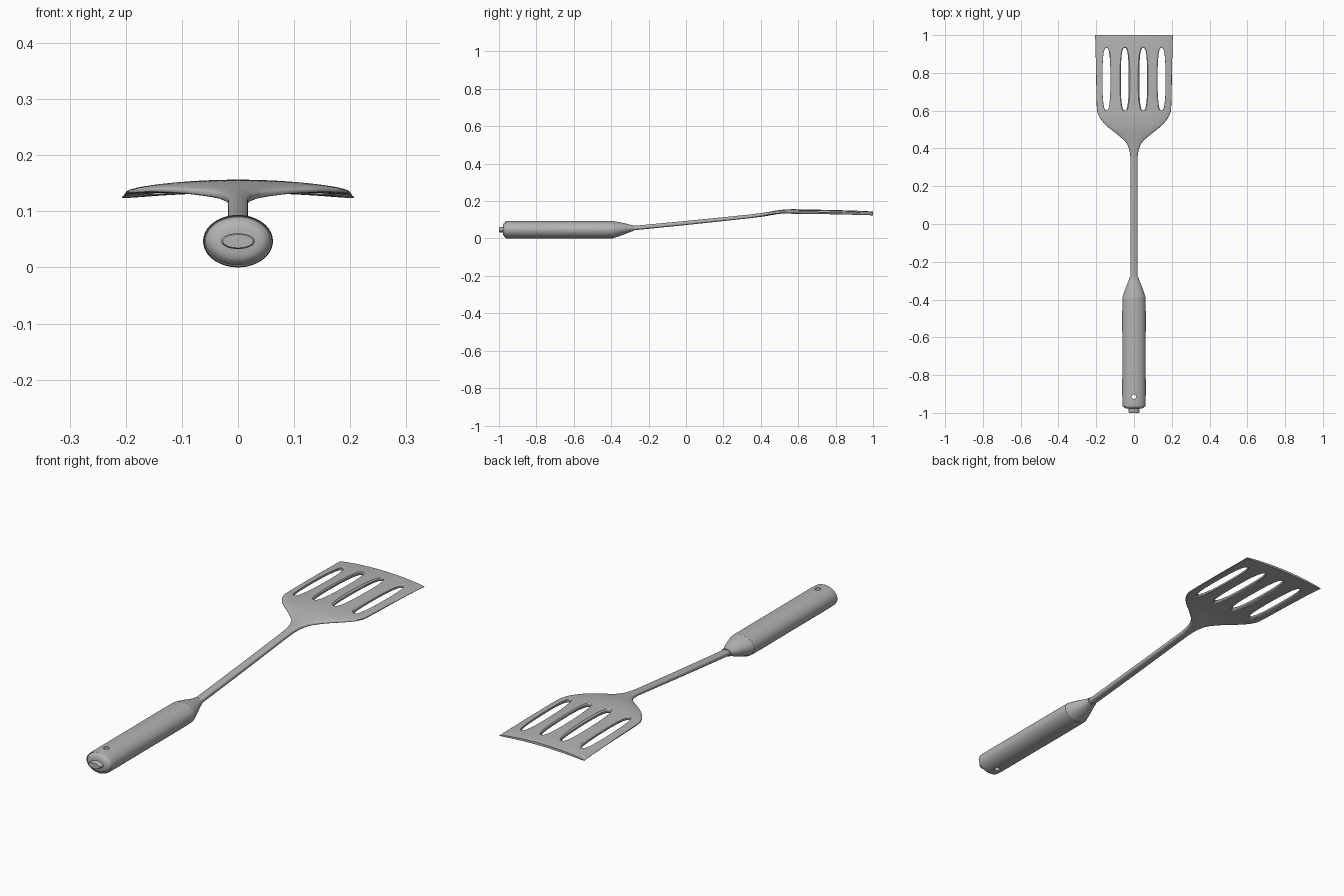
import bpy, bmesh, math

if "Cube" in bpy.data.objects:
    bpy.data.objects.remove(bpy.data.objects["Cube"])

steel = bpy.data.materials.new("grey")
steel.diffuse_color = (0.45, 0.45, 0.45, 1)
steel.use_nodes = True
steel.node_tree.nodes["Principled BSDF"].inputs["Base Color"].default_value = steel.diffuse_color


def spow(v, e):
    return math.copysign(abs(v) ** e, v)


def smooth_rows(rows, sub):
    """Catmull-Rom interpolation of station rows."""
    out = []
    for i in range(len(rows) - 1):
        p0, p1, p2 = rows[max(i - 1, 0)], rows[i], rows[i + 1]
        p3 = rows[min(i + 2, len(rows) - 1)]
        for k in range(sub):
            t = k / sub
            out.append([0.5 * (2 * b + (c - a) * t + (2 * a - 5 * b + 4 * c - d) * t * t
                               + (3 * b - a - 3 * c + d) * t ** 3)
                        for a, b, c, d in zip(p0, p1, p2, p3)])
    return out + [list(rows[-1])]


def skin(name, rings):
    """Closed surface through rings of points."""
    bm = bmesh.new()
    vs = [[bm.verts.new(p) for p in r] for r in rings]
    n = len(rings[0])
    for a, b in zip(vs, vs[1:]):
        for i in range(n):
            bm.faces.new((a[i], a[(i + 1) % n], b[(i + 1) % n], b[i]))
    bm.faces.new(vs[0])
    bm.faces.new(vs[-1])
    bmesh.ops.recalc_face_normals(bm, faces=bm.faces)
    me = bpy.data.meshes.new(name)
    bm.to_mesh(me)
    bm.free()
    ob = bpy.data.objects.new(name, me)
    bpy.context.collection.objects.link(ob)
    me.materials.append(steel)
    return ob


def loft(name, rows, n, flat=1.0, crown=0.0):
    """Rows of (y, half width, centre z, half height) along the tool."""
    rings = []
    for y, w, z, h in rows:
        ring = []
        for i in range(n):
            a = math.tau * i / n
            x = w * math.cos(a)
            ring.append((x, y, z + h * spow(math.sin(a), flat) - crown * (x / 0.2) ** 2))
        rings.append(ring)
    return skin(name, rings)


def cut(ob, cutter):
    m = ob.modifiers.new("cut", 'BOOLEAN')
    m.operation, m.solver, m.object = 'DIFFERENCE', 'EXACT', cutter
    bpy.context.view_layer.objects.active = ob
    bpy.ops.object.modifier_apply(modifier=m.name)
    bpy.data.objects.remove(cutter)


def shade(ob, deg):
    bpy.ops.object.select_all(action='DESELECT')
    ob.select_set(True)
    bpy.context.view_layer.objects.active = ob
    bpy.ops.object.shade_smooth_by_angle(angle=math.radians(deg))


# Grip with rounded butt and tapered neck
grip = loft("handle", smooth_rows([
    (-0.978, 0.036, 0.047, 0.024), (-0.974, 0.048, 0.047, 0.034), (-0.962, 0.058, 0.047, 0.043),
    (-0.94, 0.062, 0.047, 0.0465), (-0.70, 0.062, 0.047, 0.0465), (-0.42, 0.062, 0.047, 0.0465),
    (-0.38, 0.058, 0.048, 0.043), (-0.34, 0.045, 0.051, 0.033), (-0.30, 0.029, 0.054, 0.020),
    (-0.28, 0.023, 0.056, 0.016)], 4), 48)

# Hanging hole through the grip
hole = skin("hole_cutter", [[(0.012 * math.cos(math.tau * i / 20),
                              -0.915 + 0.012 * math.sin(math.tau * i / 20), z)
                             for i in range(20)] for z in (-0.1, 0.2)])
cut(grip, hole)
shade(grip, 40)

# Tang end showing at the butt
shade(loft("tang_end", [(-0.95, 0.03, 0.047, 0.014), (-0.997, 0.03, 0.047, 0.014),
                        (-1.0, 0.027, 0.047, 0.012)], 32), 40)

# Shaft flowing into the crowned blade
blade = loft("shaft_and_blade", smooth_rows([
    (-0.32, 0.018, 0.052, 0.012), (0.0, 0.018, 0.083, 0.011), (0.30, 0.018, 0.114, 0.010),
    (0.37, 0.021, 0.122, 0.010), (0.41, 0.031, 0.127, 0.010), (0.44, 0.050, 0.132, 0.010),
    (0.48, 0.096, 0.139, 0.010), (0.515, 0.140, 0.144, 0.010), (0.55, 0.172, 0.146, 0.010),
    (0.58, 0.189, 0.1465, 0.010), (0.62, 0.197, 0.1465, 0.009), (0.80, 0.201, 0.144, 0.008),
    (0.95, 0.204, 0.140, 0.007), (1.0, 0.207, 0.138, 0.005)], 6), 64, 0.6, 0.012)

# Four long slots, flared towards both faces to soften their rims
for sx in (-0.146, -0.049, 0.049, 0.146):
    rings = []
    for z, grow in ((-0.03, 0.03), (-0.008, 0.005), (-0.004, 0), (0.004, 0), (0.008, 0.005), (0.03, 0.03)):
        ring = []
        for i in range(40):
            a = math.tau * i / 40
            y = 0.767 + (0.165 + grow) * spow(math.sin(a), 0.8)
            zc = 0.1465 - 0.02 * max(y - 0.62, 0) - 0.012 * (sx / 0.2) ** 2
            ring.append((sx + (0.021 + grow) * spow(math.cos(a), 0.7), y, zc + z))
        rings.append(ring)
    cut(blade, skin("slot_cutter", rings))
shade(blade, 40)
